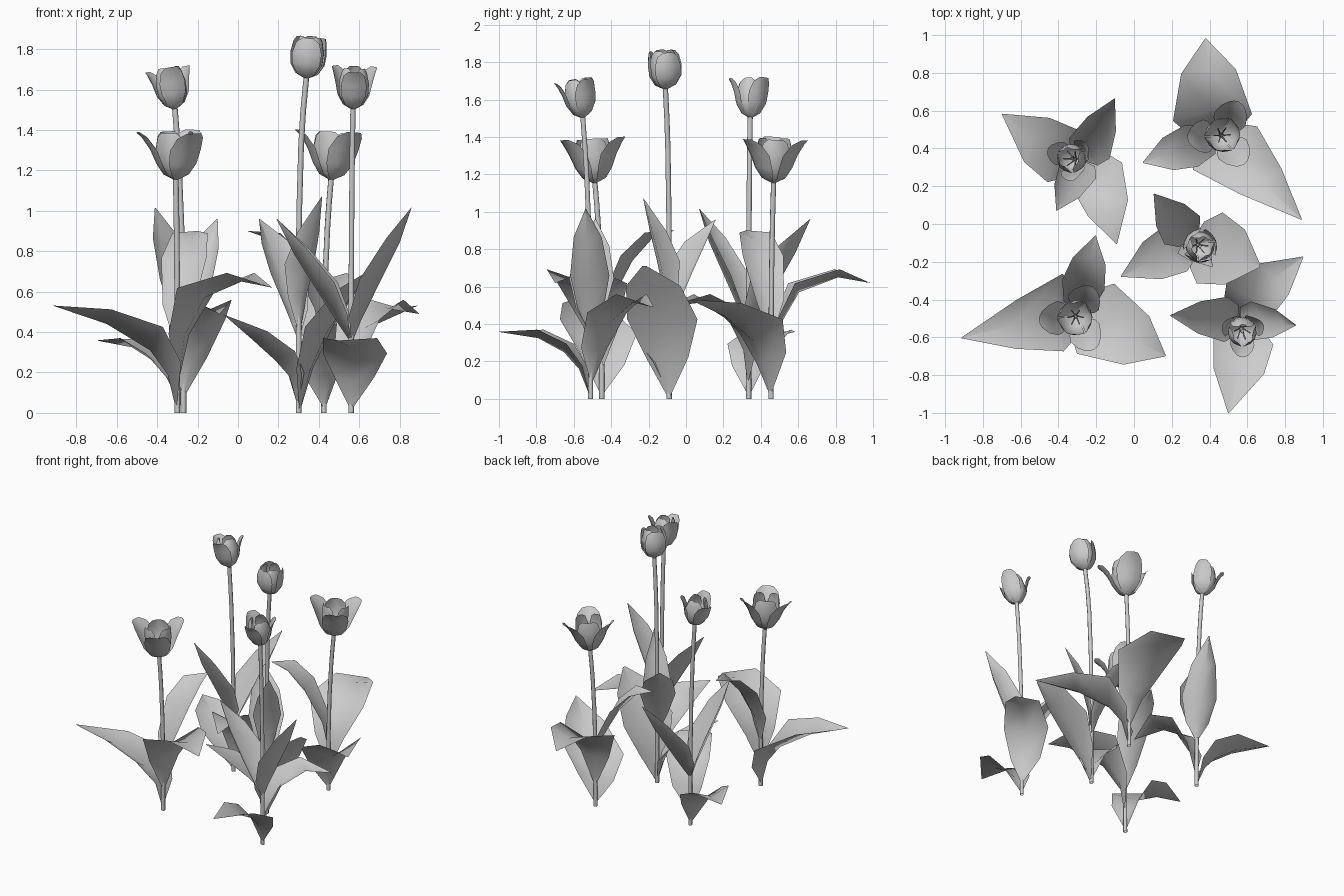
import bpy, bmesh
from math import sin, cos, radians, pi
from mathutils import Vector, Matrix

if "Cube" in bpy.data.objects:
    bpy.data.objects.remove(bpy.data.objects["Cube"])


def finish(name, bm, place):
    me = bpy.data.meshes.new(name)
    bmesh.ops.remove_doubles(bm, verts=bm.verts, dist=0.0005)
    bm.to_mesh(me)
    bm.free()
    for p in me.polygons:
        p.use_smooth = True
    ob = bpy.data.objects.new(name, me)
    bpy.context.collection.objects.link(ob)
    ob.matrix_world = place
    return ob


def sheet(bm, rows):
    grid = [[bm.verts.new(p) for p in row] for row in rows]
    for a, b in zip(grid, grid[1:]):
        for i in range(len(a) - 1):
            bm.faces.new((a[i], a[i + 1], b[i + 1], b[i]))


# Leaf: midrib rows of (radius, height, half width), V-folded along the midrib
def leaf(bm, angle, prof, fold=0.35, shift=0.0, skew=0.0):
    a = radians(angle)
    out, side, up = Vector((cos(a), sin(a), 0)), Vector((-sin(a), cos(a), 0)), Vector((0, 0, 1))
    rows = []
    for i, (r, z, w) in enumerate(prof):
        p, q = prof[max(i - 1, 0)], prof[min(i + 1, len(prof) - 1)]
        tan = (out * (q[0] - p[0]) + up * (q[1] - p[1])).normalized()
        nrm = side.cross(tan) * -1
        mid = out * r + up * z + side * (shift * w)
        rows.append([mid + (side + tan * skew) * (u * w) + nrm * (fold * w * abs(u)) for u in (-1, 0, 1)])
    sheet(bm, rows)


# Petal: rows of (radius, height, half width), edges curling towards the axis
def petal(bm, angle, prof, curl, head):
    a = radians(angle)
    out, side = Vector((cos(a), sin(a), 0)), Vector((-sin(a), cos(a), 0))
    sheet(bm, [[head @ (out * (r - curl * w * u * u) + side * (u * w) + Vector((0, 0, z)))
                for u in (-1, -.5, 0, .5, 1)] for r, z, w in prof])


def rod(bm, path, radius, sides=6):
    rows = [[p + Vector((cos(k * 2 * pi / sides), sin(k * 2 * pi / sides), 0)) * radius
             for k in range(sides + 1)] for p in path]
    sheet(bm, rows)


def tulip(name, spec, loc, rot):
    place = Matrix.Translation((*loc, 0)) @ Matrix.Rotation(radians(rot), 4, 'Z')
    ox, oy, top = spec["top"]
    n = spec["bend"]
    tip = Vector((ox, oy, top))
    # stem, bending near the head
    bm = bmesh.new()
    rod(bm, [Vector((ox * t ** n, oy * t ** n, top * t)) for t in (0, .2, .4, .6, .8, .9, 1)], .014, 8)
    finish(name + "_stem", bm, place)
    # leaves
    bm = bmesh.new()
    for args in spec["leaves"]:
        leaf(bm, *args)
    finish(name + "_leaves", bm, place)
    # flower head leaning along the stem
    axis = Vector((-oy, ox, 0)).normalized()
    head = Matrix.Translation(tip) @ Matrix.Rotation(spec["tilt"], 4, axis)
    for part, shift in (("outer", 0), ("inner", 60)):
        bm = bmesh.new()
        for k in range(3):
            petal(bm, spec["turn"] + shift + 120 * k, spec[part], spec["curl"][part], head)
        finish(f"{name}_{part}_petals", bm, place)
    # pistil and stamens
    bm = bmesh.new()
    rod(bm, [head @ Vector((0, 0, z)) for z in (0, .11)], .009)
    for k in range(6):
        d = Vector((cos(k * pi / 3), sin(k * pi / 3), 0))
        rod(bm, [head @ (d * r + Vector((0, 0, z))) for r, z in ((.01, .01), (.03, .08), (.042, .12))], .004, 4)
    finish(name + "_stamens", bm, place)


closed = [(.01, 0, .012), (.055, .022, .045), (.083, .07, .07), (.088, .125, .074), (.083, .18, .058), (.078, .202, .026)]
cup = [(.01, 0, .012), (.048, .022, .04), (.074, .07, .06), (.076, .13, .064), (.064, .185, .048), (.055, .207, .022)]

open_tulip = {
    "top": (-.008, -.037, 1.155), "bend": 3, "tilt": .06, "turn": 62,
    "outer": [(.01, 0, .012), (.06, .025, .05), (.095, .08, .08), (.125, .15, .09), (.165, .21, .075), (.192, .236, .042)],
    "inner": [(.01, 0, .012), (.05, .025, .045), (.08, .08, .075), (.09, .15, .082), (.09, .215, .065), (.088, .235, .04)],
    "curl": {"outer": .35, "inner": .45},
    "leaves": [
        (194, [(.01, .03, .01), (.05, .19, .12), (.14, .31, .2), (.36, .44, .125), (.633, .53, .002)], .5, 0, .3),
        (-28, [(.01, .18, .015), (.04, .38, .11), (.15, .57, .21), (.36, .65, .145), (.53, .62, .002)], .3),
        (76, [(.01, .35, .015), (.05, .52, .08), (.17, .74, .115), (.28, .86, .09), (.4, .9, .002)], .4)]}

half_open_tulip = {
    "top": (-.042, .008, 1.505), "bend": 3, "tilt": .17, "turn": 157,
    "outer": [(.01, 0, .012), (.05, .025, .04), (.078, .075, .06), (.09, .13, .064), (.108, .18, .052), (.122, .203, .03)],
    "inner": cup, "curl": {"outer": .35, "inner": .5},
    "leaves": [
        (150, [(.01, .03, .012), (.06, .16, .1), (.14, .25, .16), (.28, .325, .135), (.495, .358, .002)], .35, .2),
        (-68, [(.01, .1, .012), (.04, .26, .1), (.13, .42, .15), (.29, .515, .115), (.475, .49, .002)], .4, .25),
        (63, [(.01, .36, .012), (.07, .45, .08), (.16, .59, .12), (.28, .78, .085), (.37, .96, .002)], .85),
        (242, [(.01, .36, .012), (.05, .46, .07), (.13, .62, .105), (.24, .84, .075), (.3, 1.015, .002)], .85)]}

closed_tulip = {
    "top": (.038, -.02, 1.657), "bend": 5, "tilt": .12, "turn": 20,
    "outer": closed, "inner": cup, "curl": {"outer": .4, "inner": .5},
    "leaves": [
        (207, [(.01, .05, .012), (.05, .18, .09), (.13, .26, .135), (.26, .365, .11), (.415, .485, .002)], .45),
        (-20, [(.01, .02, .012), (.06, .21, .12), (.15, .4, .2), (.28, .58, .155), (.39, .71, .01)], .25),
        (128, [(.01, .38, .012), (.05, .5, .07), (.13, .66, .12), (.22, .81, .095), (.317, .96, .002)], .55),
        (-50, [(.01, .42, .012), (.025, .57, .06), (.06, .72, .095), (.115, .88, .07), (.18, 1.07, .002)], .6)]}

tulip("front_left_tulip", open_tulip, (-.3, -.45), 0)
tulip("back_right_tulip", open_tulip, (.425, .455), 123)
tulip("back_left_tulip", half_open_tulip, (-.27, .335), 0)
tulip("front_right_tulip", half_open_tulip, (.56, -.51), 113)
tulip("middle_tulip", closed_tulip, (.3, -.09), 0)
